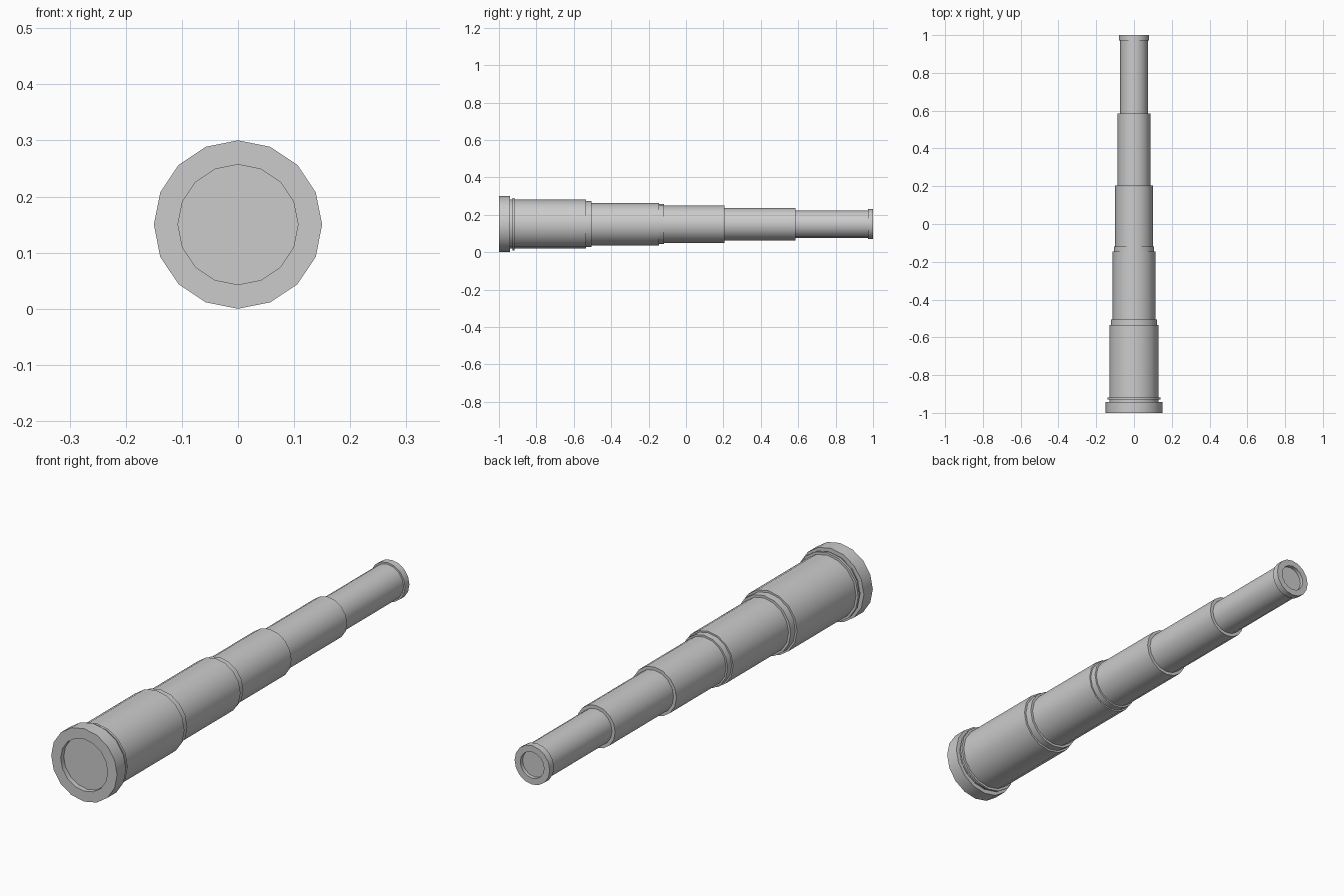
import bpy, bmesh, math

if "Cube" in bpy.data.objects:
    bpy.data.objects.remove(bpy.data.objects["Cube"])

SIDES = 16
AXIS_Z = 0.15


def lathe(name, profile):
    """Revolve (y, radius) points around the long axis; radius 0 makes a pole."""
    bm = bmesh.new()
    rings = []
    for y, r in profile:
        if r == 0:
            rings.append([bm.verts.new((0, y, 0))] * SIDES)
        else:
            rings.append([bm.verts.new((r * math.cos(2 * math.pi * i / SIDES), y,
                                        r * math.sin(2 * math.pi * i / SIDES)))
                          for i in range(SIDES)])
    for a, b in zip(rings, rings[1:]):
        for i in range(SIDES):
            j = (i + 1) % SIDES
            bm.faces.new(list(dict.fromkeys((a[i], a[j], b[j], b[i]))))
    bmesh.ops.recalc_face_normals(bm, faces=bm.faces)
    mesh = bpy.data.meshes.new(name)
    bm.to_mesh(mesh)
    bm.free()
    obj = bpy.data.objects.new(name, mesh)
    obj.location.z = AXIS_Z
    bpy.context.collection.objects.link(obj)
    bpy.ops.object.select_all(action='DESELECT')
    obj.select_set(True)
    bpy.context.view_layer.objects.active = obj
    bpy.ops.object.shade_smooth_by_angle(angle=math.radians(30))
    return obj


# Front rim with recessed lens, and the thin collar behind it
lathe("objective_rim", [(-0.98, 0), (-0.98, 0.107), (-1.0, 0.107), (-1.0, 0.15),
                        (-0.942, 0.15), (-0.942, 0.132)])
lathe("front_collar", [(-0.928, 0.131), (-0.928, 0.141), (-0.918, 0.141), (-0.918, 0.131)])

# Telescoping tubes: start, end, radius, radius of the next smaller part
tubes = [(-0.942, -0.535, 0.131, 0.123),
         (-0.505, -0.145, 0.113, 0.107),
         (-0.118, 0.205, 0.100, 0.087),
         (0.205, 0.585, 0.087, 0.073),
         (0.585, 0.972, 0.073, 0.072)]
for n, (y0, y1, r, r_next) in enumerate(tubes, 1):
    lathe(f"tube_{n}", [(y0, r), (y1, r), (y1, r_next)])

# Short stepped lips at the ends of the two widest tubes
for n, (y0, y1, r, r_in) in enumerate([(-0.535, -0.505, 0.123, 0.113),
                                       (-0.145, -0.118, 0.107, 0.100)], 1):
    lathe(f"tube_lip_{n}", [(y0, r), (y1, r), (y1, r_in)])

# Eyepiece with recessed lens
lathe("eyepiece", [(0.972, 0.073), (0.972, 0.08), (1.0, 0.08), (1.0, 0.054),
                   (0.985, 0.054), (0.985, 0)])
